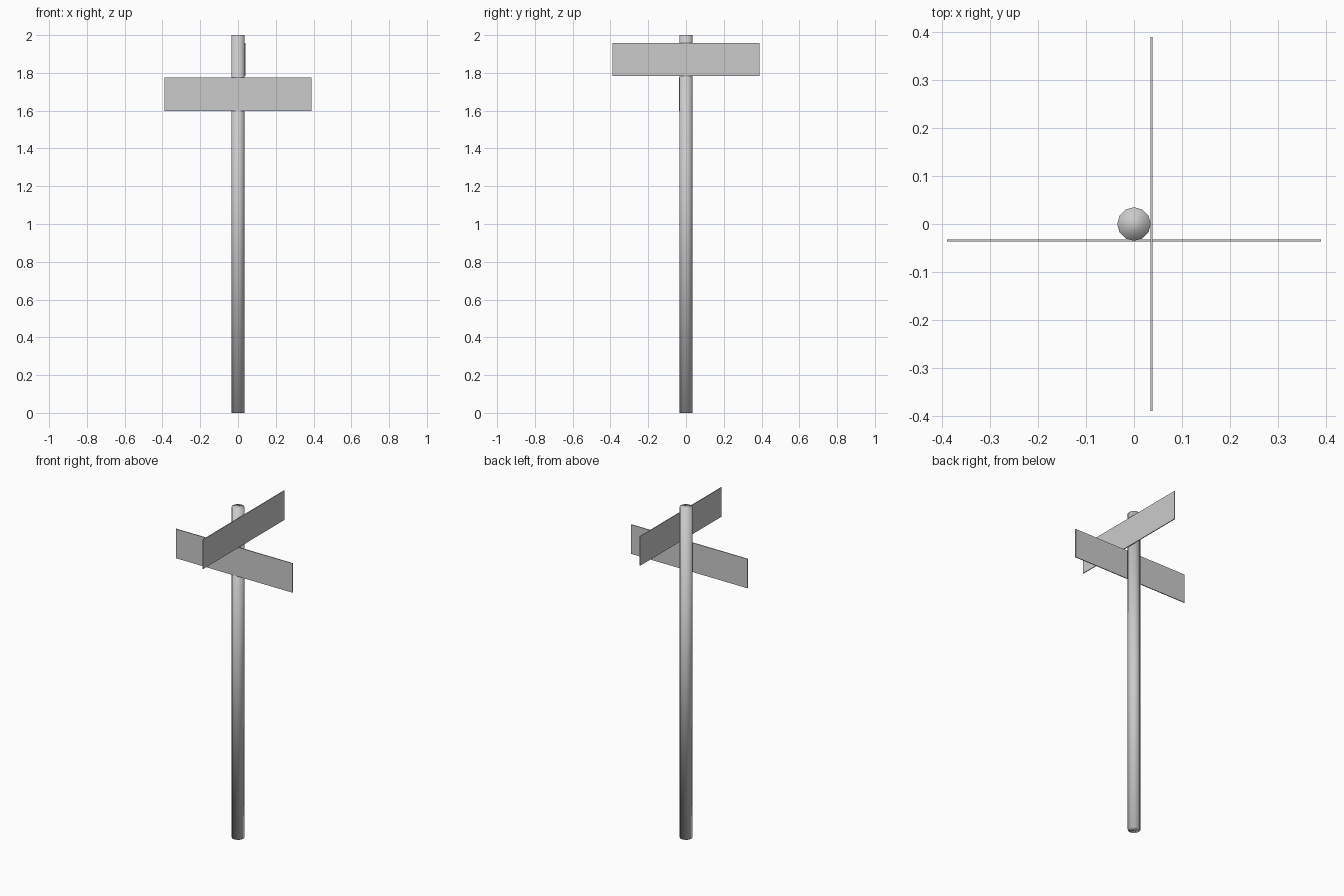
import bpy
from math import radians

if "Cube" in bpy.data.objects:
    bpy.data.objects.remove(bpy.data.objects["Cube"])

POLE_R = 0.035
POLE_H = 2.0
SIGN_LEN, SIGN_THICK, SIGN_H = 0.78, 0.005, 0.177

# Pole: low-poly cylinder, smooth shaded throughout
bpy.ops.mesh.primitive_cylinder_add(vertices=12, radius=POLE_R, depth=POLE_H,
                                    location=(0, 0, POLE_H / 2))
pole = bpy.context.object
pole.name = "pole"
bpy.ops.object.shade_smooth()


# Thin rectangular street sign plates
def sign(name, location, angle):
    bpy.ops.mesh.primitive_cube_add(size=1, location=location,
                                    rotation=(0, 0, radians(angle)))
    plate = bpy.context.object
    plate.name = name
    plate.scale = (SIGN_LEN, SIGN_THICK, SIGN_H)
    bpy.ops.object.transform_apply(location=False, rotation=True, scale=True)


sign("lower_sign", (0, -0.0345, 1.687), 0)
sign("upper_sign", (0.0365, 0, 1.871), 90)
